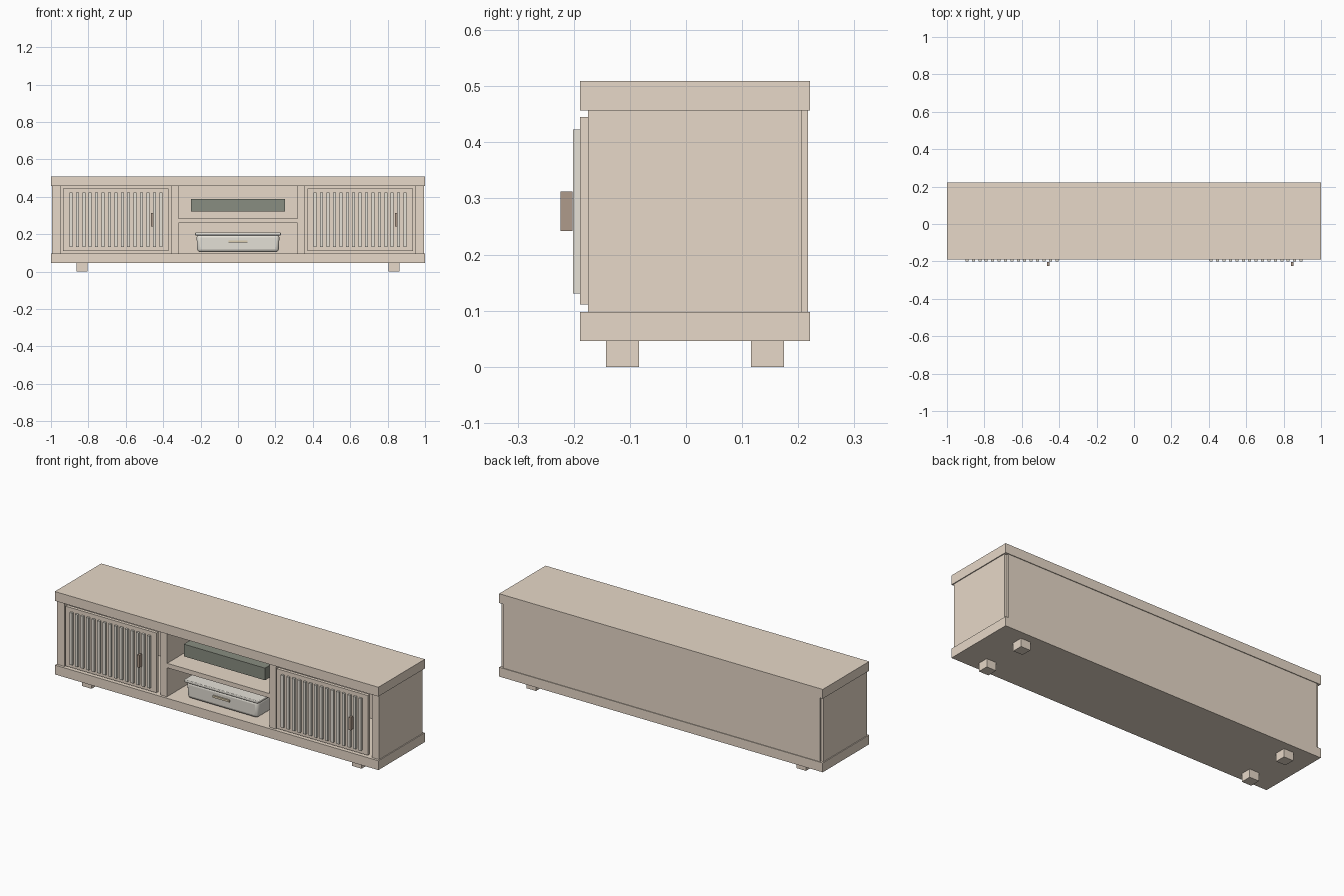
import bpy, bmesh

if "Cube" in bpy.data.objects:
    bpy.data.objects.remove(bpy.data.objects["Cube"])


def material(name, rgb):
    m = bpy.data.materials.new(name)
    m.diffuse_color = (*rgb, 1)
    m.use_nodes = True
    m.node_tree.nodes["Principled BSDF"].inputs["Base Color"].default_value = m.diffuse_color
    return m


WOOD = material("wood", (0.80, 0.69, 0.58))
SLAT = material("slat", (0.79, 0.75, 0.67))
DARK = material("dark_fabric", (0.25, 0.27, 0.22))
BROWN = material("dark_wood", (0.43, 0.33, 0.26))
CLOTH = material("storage_box", (0.79, 0.76, 0.69))
BRASS = material("brass", (0.72, 0.62, 0.44))


def box(name, x, y, z, mat, bevel=0, taper=1.0):
    """Box from (min, max) pairs; taper scales the bottom in plan."""
    bm = bmesh.new()
    bmesh.ops.create_cube(bm, size=1)
    for v in bm.verts:
        if v.co.z < 0:
            v.co.x *= taper
            v.co.y *= taper
        for i, (a, b) in enumerate((x, y, z)):
            v.co[i] *= b - a
    me = bpy.data.meshes.new(name)
    bm.to_mesh(me)
    bm.free()
    me.materials.append(mat)
    ob = bpy.data.objects.new(name, me)
    ob.location = [(a + b) / 2 for a, b in (x, y, z)]
    bpy.context.collection.objects.link(ob)
    if bevel:
        mod = ob.modifiers.new("bevel", "BEVEL")
        mod.width = bevel
        mod.segments = 3
    return ob


# Carcass: top, base and back panel
box("top", (-1, 1), (-0.189, 0.221), (0.457, 0.509), WOOD)
box("base", (-1, 1), (-0.189, 0.221), (0.046, 0.098), WOOD)
box("back_panel", (-0.98, 0.98), (0.206, 0.217), (0.098, 0.457), WOOD)

# Side panels, dividers and feet on both ends
for s, side in ((-1, "left"), (1, "right")):
    def span(a, b):
        return tuple(sorted((s * a, s * b)))
    box(side + "_side", span(0.95, 0.995), (-0.175, 0.206), (0.098, 0.457), WOOD)
    box(side + "_divider", span(0.317, 0.357), (-0.175, 0.206), (0.098, 0.457), WOOD)
    for row, y in (("front", (-0.143, -0.084)), ("back", (0.116, 0.175))):
        box(f"{side}_{row}_foot", span(0.805, 0.864), y, (0, 0.046), WOOD)

    # Slatted door; both handles sit on the right half of their door
    c = s * 0.653
    box(side + "_door", (c - 0.282, c + 0.282), (-0.189, -0.171), (0.111, 0.445), WOOD)
    for i in range(15):
        x = c + (i - 7) * 0.0343
        box(f"{side}_slat_{i + 1}", (x - 0.008, x + 0.008),
            (-0.201, -0.189), (0.131, 0.423), SLAT)
    h = c + 0.194
    box(side + "_door_handle", (h - 0.007, h + 0.007), (-0.224, -0.202),
        (0.242, 0.312), BROWN)

# Open middle: shelf and speaker bar
box("shelf", (-0.317, 0.317), (-0.172, 0.206), (0.259, 0.284), WOOD)
box("speaker_bar", (-0.251, 0.251), (-0.12, -0.02), (0.321, 0.389), DARK)

# Storage box with lid and pull
parts = [
    box("storage_box", (-0.222, 0.222), (-0.142, 0.10), (0.104, 0.198), CLOTH, 0.017, 0.98),
    box("storage_box_lid", (-0.229, 0.229), (-0.15, 0.108), (0.194, 0.209), CLOTH, 0.004),
]
box("storage_box_pull", (-0.052, 0.05), (-0.149, -0.138), (0.155, 0.166), BRASS)
for ob in parts:
    bpy.ops.object.select_all(action="DESELECT")
    ob.select_set(True)
    bpy.context.view_layer.objects.active = ob
    bpy.ops.object.shade_smooth_by_angle()
